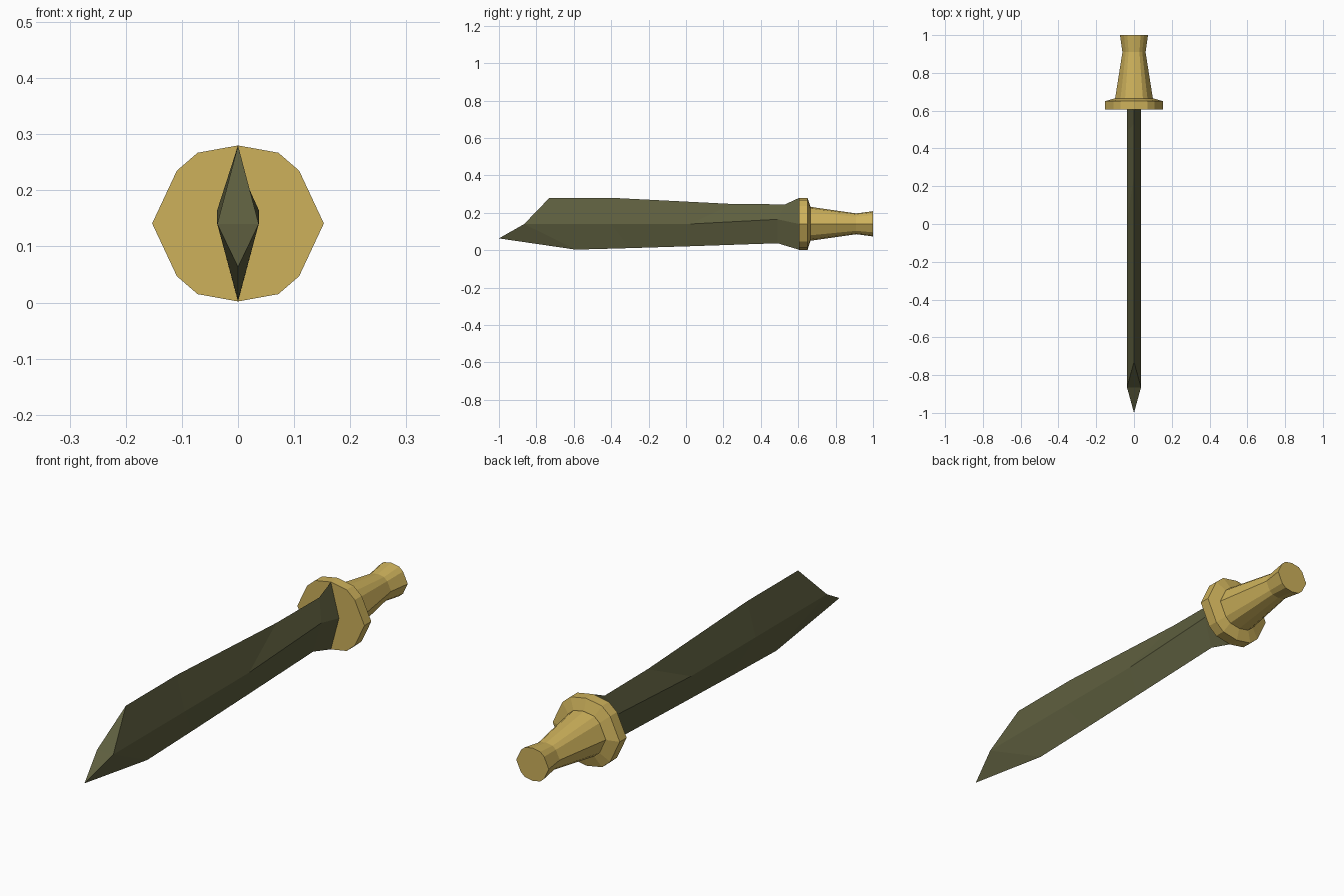
import bpy
import bmesh

cube = bpy.data.objects.get("Cube")
if cube:
    bpy.data.objects.remove(cube)

MID = 0.141  # height of the sword's long axis


def material(name, rgb, metallic=0.0):
    mat = bpy.data.materials.new(name)
    mat.use_nodes = True
    mat.diffuse_color = (*rgb, 1)
    bsdf = mat.node_tree.nodes["Principled BSDF"]
    bsdf.inputs["Base Color"].default_value = (*rgb, 1)
    bsdf.inputs["Roughness"].default_value = 0.6
    return mat


def loft(name, rings, mat, cap_start=True):
    """Skin a list of equal-sized point rings and cap the ends."""
    bm = bmesh.new()
    loops = [[bm.verts.new(p) for p in ring] for ring in rings]
    n = len(loops[0])
    for a, b in zip(loops, loops[1:]):
        for i in range(n):
            j = (i + 1) % n
            bm.faces.new((a[i], a[j], b[j], b[i]))
    if cap_start:
        bm.faces.new(loops[0])
    bm.faces.new(loops[-1])
    return finish(name, bm, mat)


def finish(name, bm, mat):
    bmesh.ops.recalc_face_normals(bm, faces=bm.faces)
    mesh = bpy.data.meshes.new(name)
    bm.to_mesh(mesh)
    bm.free()
    mesh.materials.append(mat)
    obj = bpy.data.objects.new(name, mesh)
    bpy.context.collection.objects.link(obj)
    return obj


brass = material("brass", (0.61, 0.44, 0.105))
dark_metal = material("dark olive metal", (0.113, 0.115, 0.05))

# Twelve-sided outline shared by guard and grip, mirrored from one quarter
quarter = [(0.153, 0), (0.109, 0.094), (0.072, 0.126), (0, 0.139)]
half = quarter + [(-x, z) for x, z in quarter[-2::-1]]
outline = half + [(x, -z) for x, z in half[-2:0:-1]]


def ring(y, scale):
    return [(x * scale, y, MID + z * scale) for x, z in outline]


# Guard disc with a sloped back, and flared grip
loft("guard", [ring(0.605, 1), ring(0.65, 1), ring(0.665, 0.67)], brass)
loft("grip", [ring(0.663, 0.655), ring(0.91, 0.4), ring(1.0, 0.485)], brass)

# Blade: each section gives (y, z) of the spine, side ridge and cutting edge
sections = [
    ((-0.73, 0.28), (-0.865, 0.14), (-0.59, 0.003)),
    ((-0.40, 0.28), (-0.40, 0.14), (-0.30, 0.011)),
    ((0.25, 0.247), (0.02, 0.14), (0.02, 0.021)),
    ((0.53, 0.245), (0.49, 0.165), (0.49, 0.037)),
    ((0.606, 0.28), (0.606, 0.14), (0.606, 0.002)),
]
RIDGE = 0.037
rings = [[(0, *top), (RIDGE, *mid), (0, *low), (-RIDGE, *mid)]
         for top, mid, low in sections]
blade = loft("blade", rings, dark_metal, cap_start=False)

# Close the blade with a slanted point
bm = bmesh.new()
bm.from_mesh(blade.data)
bm.verts.ensure_lookup_table()
top, left, low, right = bm.verts[:4]
tip = bm.verts.new((0, -1.0, 0.063))
for tri in ((top, left, right), (tip, left, right), (tip, left, low), (tip, right, low)):
    bm.faces.new(tri)
bmesh.ops.recalc_face_normals(bm, faces=bm.faces)
bm.to_mesh(blade.data)
bm.free()
